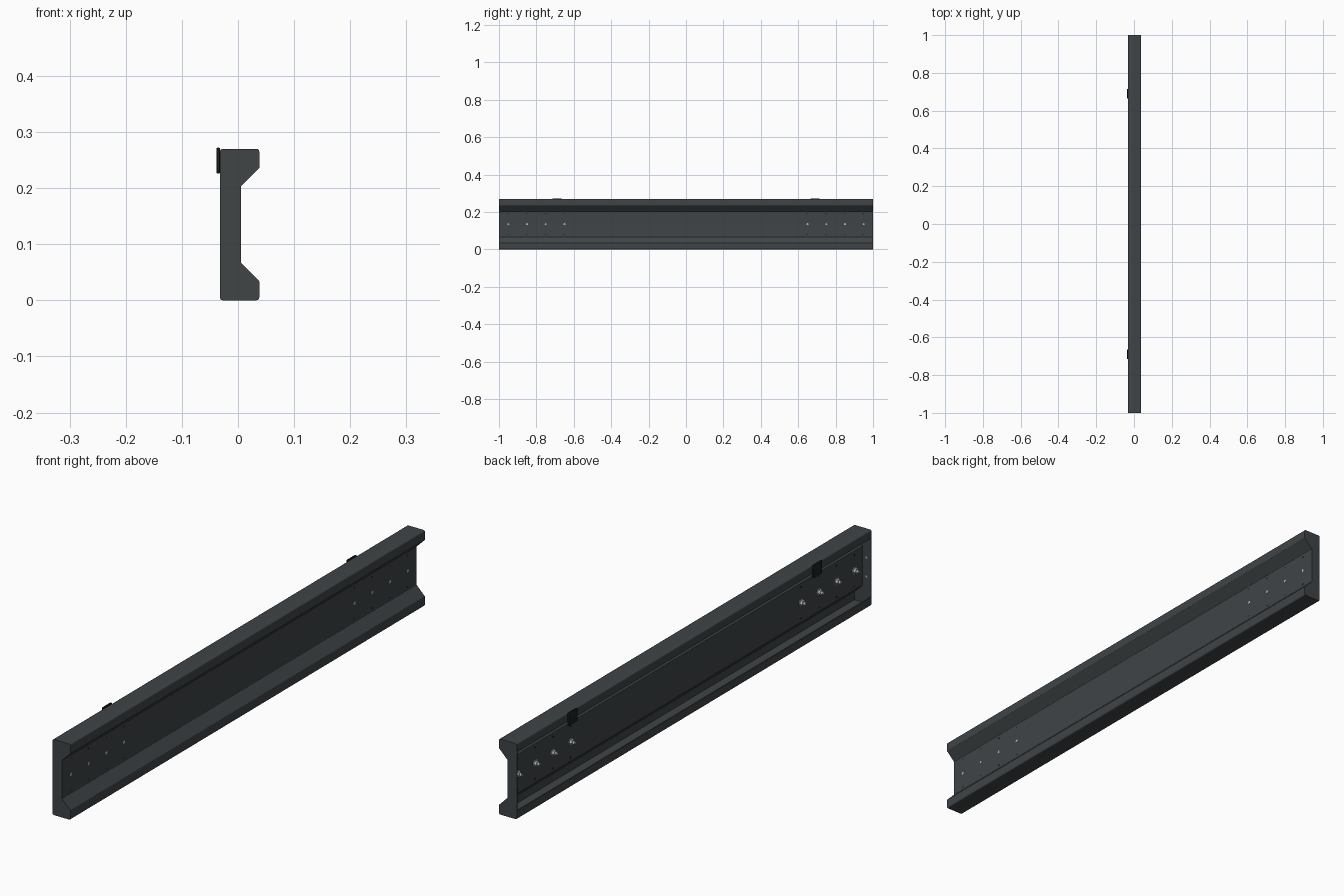
import bpy, bmesh, math
from mathutils import Vector, Matrix

if "Cube" in bpy.data.objects:
    bpy.data.objects.remove(bpy.data.objects["Cube"])

H, MID, T = 0.27, 0.135, 0.0045   # height, mid height, sheet thickness


def material(name, c):
    m = bpy.data.materials.new(name)
    m.diffuse_color = (*c, 1)
    m.use_nodes = True
    m.node_tree.nodes["Principled BSDF"].inputs["Base Color"].default_value = m.diffuse_color
    return m


STEEL = material("dark_steel", (0.05, 0.058, 0.062))
BLACK = material("black_clip", (0.012, 0.013, 0.014))
ZINC = material("zinc", (0.45, 0.46, 0.47))


def finish(bm, name, mat, smooth=True):
    bmesh.ops.recalc_face_normals(bm, faces=bm.faces)
    me = bpy.data.meshes.new(name)
    bm.to_mesh(me)
    bm.free()
    ob = bpy.data.objects.new(name, me)
    bpy.context.collection.objects.link(ob)
    me.materials.append(mat)
    if smooth:
        bpy.ops.object.select_all(action='DESELECT')
        ob.select_set(True)
        bpy.context.view_layer.objects.active = ob
        bpy.ops.object.shade_smooth_by_angle(angle=math.radians(35))
    return ob


def extrude(name, pts, y0, y1, mat):
    """Extrude a closed xz outline along y."""
    bm = bmesh.new()
    f = bm.faces.new([bm.verts.new((x, y0, z)) for x, z in pts])
    r = bmesh.ops.extrude_face_region(bm, geom=[f])
    vs = [g for g in r["geom"] if isinstance(g, bmesh.types.BMVert)]
    bmesh.ops.translate(bm, verts=vs, vec=(0, y1 - y0, 0))
    return finish(bm, name, mat)


def fillet(path, radii, n=4):
    """Round the inner corners of an open path."""
    out = [path[0]]
    for i in range(1, len(path) - 1):
        p = path[i]
        u, v = (path[i - 1] - p).normalized(), (path[i + 1] - p).normalized()
        d = radii[i] / math.tan(u.angle(v) / 2)
        a, b = p + u * d, p + v * d
        for k in range(n + 1):
            t = k / n
            out.append(a * (1 - t) ** 2 + p * 2 * t * (1 - t) + b * t * t)
    return out + [path[-1]]


def offset(path, d):
    """Shift an open path to its right with mitred corners."""
    out = []
    for i, p in enumerate(path):
        a = (p - path[i - 1]) if i else (path[1] - p)
        b = (path[i + 1] - p) if i < len(path) - 1 else a
        na, nb = (Vector((s.y, -s.x)).normalized() for s in (a, b))
        m = (na + nb).normalized()
        out.append(p + m * d / m.dot(na))
    return out


# folded sheet channel: web, slopes, flanges and return lips
half = [(0.005, 0.067), (0.038, 0.034), (0.038, 0), (-0.032, 0), (-0.032, 0.03)]
path = [Vector((x, H - z)) for x, z in reversed(half)] + [Vector(p) for p in half]
radii = [0, 0.0055, 0.0055, 0.002, 0.001, 0.001, 0.002, 0.0055, 0.0055, 0]
outer = fillet(path, radii)
sharp_in = offset(path, T)
inner = fillet(sharp_in, [max(0.0005, r - T) for r in radii])
CAP = 0.003
extrude("channel", outer + inner[::-1], -1 + CAP, 1 - CAP, STEEL)

# closing plates on both ends
for s, n in ((-1, "front"), (1, "back")):
    extrude(n + "_end_plate", outer, s * (1 - CAP), s, STEEL)


def rod(bm, r, a, b, center, axis='X', n=16):
    """Cylinder spanning a..b along an axis."""
    rot = Matrix.Rotation(math.pi / 2, 4, 'Y' if axis == 'X' else 'X')
    c = Vector(center)
    c['XYZ'.index(axis)] = (a + b) / 2
    bmesh.ops.create_cone(bm, cap_ends=True, segments=n, radius1=r, radius2=r,
                          depth=abs(b - a), matrix=Matrix.Translation(c) @ rot)


for s, n in ((-1, "front"), (1, "back")):
    for k, y in enumerate((0.65, 0.75, 0.85, 0.95)):
        c = (0, s * y, MID)
        # bolt: end on the web face, washer, hex nut and thread stub behind
        bm = bmesh.new()
        rod(bm, 0.0055, -0.018, 0.0055, c)
        rod(bm, 0.013, -0.0015, 0.0006, c, n=24)
        rod(bm, 0.0105, -0.0105, -0.0015, c, n=6)
        finish(bm, f"{n}_bolt_{k + 1}", ZINC)
        # small rivets above and below each bolt
        bm = bmesh.new()
        for dz in (-0.056, 0.056):
            rod(bm, 0.003, -0.001, 0.0055, (0, s * y, MID + dz), n=12)
        finish(bm, f"{n}_web_rivets_{k + 1}", BLACK)
    # rivets inside the end plates
    bm = bmesh.new()
    for dz in (-0.034, 0.034):
        e = s * (1 - CAP)
        rod(bm, 0.004, e - s * 0.0015, e + s * 0.001, (-0.016, 0, MID + dz), 'Y', 12)
    finish(bm, n + "_end_rivets", ZINC)

    # hanging clip: back plate hooked over the lip
    bm = bmesh.new()
    bmesh.ops.create_cube(bm, size=1, matrix=Matrix.Translation((-0.0352, s * 0.69, 0.249))
                          @ Matrix.Diagonal((0.006, 0.05, 0.046, 1)))
    bmesh.ops.bevel(bm, geom=bm.edges[:], offset=0.0015, segments=2, affect='EDGES', profile=0.5)
    finish(bm, n + "_clip", BLACK)
